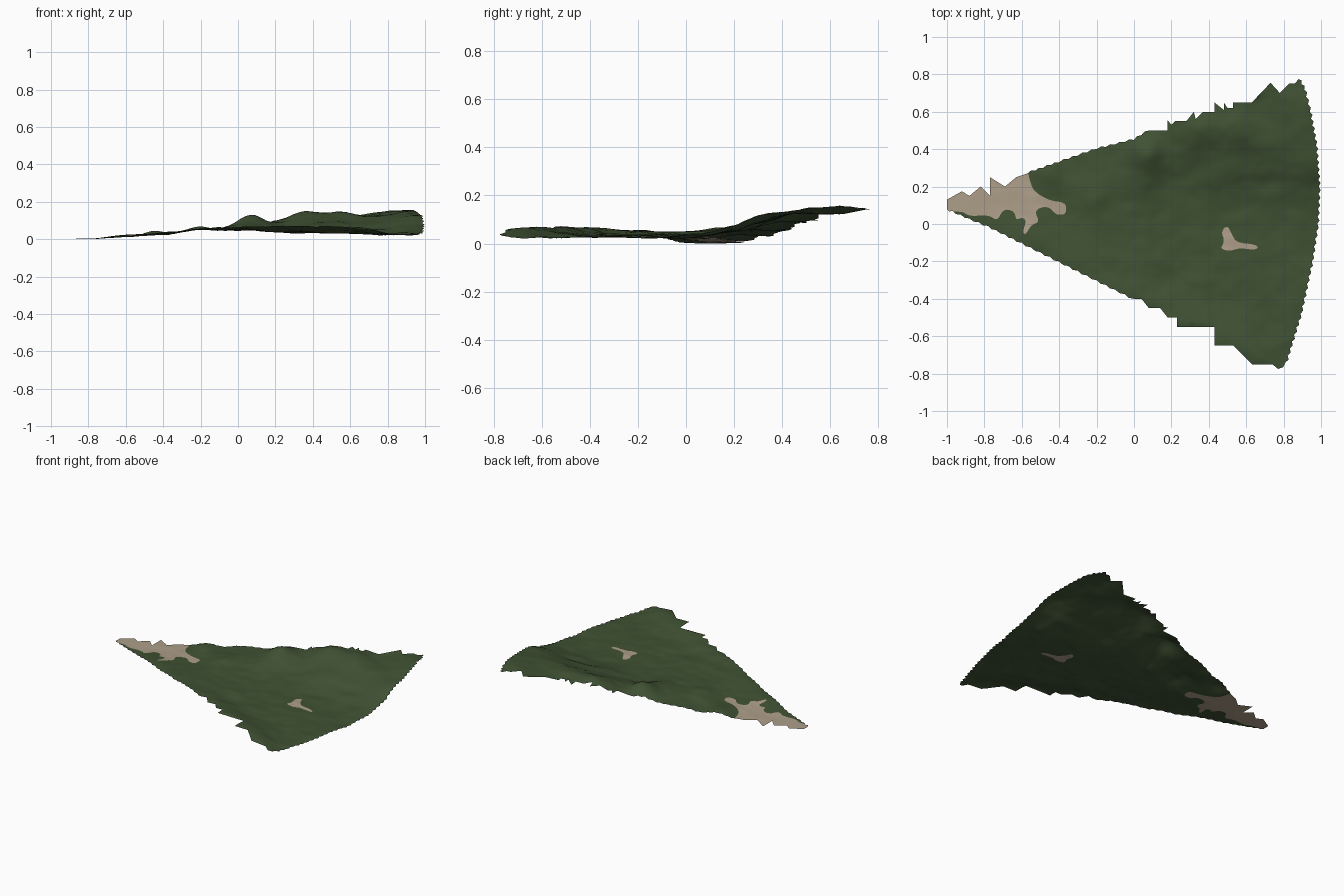
import bpy
import bmesh
import math
from mathutils import Vector, noise
from mathutils.geometry import delaunay_2d_cdt

default_cube = bpy.data.objects.get("Cube")
if default_cube:
    bpy.data.objects.remove(default_cube, do_unlink=True)


def make_material(name, colour):
    material = bpy.data.materials.new(name)
    material.diffuse_color = colour
    material.use_nodes = True
    shader = material.node_tree.nodes["Principled BSDF"]
    shader.inputs["Base Color"].default_value = colour
    shader.inputs["Roughness"].default_value = 1
    return material


def smoothstep(low, high, value):
    t = min(max((value - low) / (high - low), 0), 1)
    return t * t * (3 - 2 * t)


def serrate(points, step, depth):
    """Split a run of points into small teeth, leaving the given points in place."""
    teeth = []
    for start, end in zip(points, points[1:]):
        a, b = Vector(start), Vector(end)
        count = max(1, 2 * round((b - a).length / step / 2))
        side = Vector((b.y - a.y, a.x - b.x)).normalized() * depth
        for i in range(count):
            teeth.append(a.lerp(b, i / count) + side * (i % 2))
    return teeth


def inside(point, polygon):
    """Even-odd test of a point against a closed polygon."""
    x, y = point[0], point[1]
    result = False
    for a, b in zip(polygon, polygon[1:] + polygon[:1]):
        if (a[1] > y) != (b[1] > y):
            if x < a[0] + (y - a[1]) * (b[0] - a[0]) / (b[1] - a[1]):
                result = not result
    return result


# Ragged outline of the wedge, anticlockwise from the narrow tip
front_edge = [(-1, .08), (-.97, .07), (-.88, .03), (-.78, -.01), (-.6, -.1),
              (-.4, -.2), (-.2, -.3), (0, -.4)]
front_steps = [(0, -.4), (.04, -.4), (.08, -.45), (.14, -.45), (.18, -.5), (.23, -.5),
               (.23, -.55), (.43, -.55), (.43, -.65), (.53, -.65), (.63, -.75),
               (.74, -.75), (.77, -.775)]
round_edge = [(.77, -.775), (.81, -.74), (.89, -.48), (.95, -.2), (.98, 0), (.988, .2),
              (.972, .42), (.94, .6), (.91, .72), (.88, .775)]
back_steps = [(.88, .775), (.86, .75), (.83, .75), (.78, .7), (.73, .755), (.63, .65),
              (.53, .65), (.53, .62), (.5, .62), (.48, .65), (.48, .61), (.43, .65),
              (.43, .6), (.37, .6), (.33, .56), (.32, .6), (.28, .55), (.22, .55),
              (.2, .53), (.18, .555), (.18, .5), (.08, .5)]
back_edge = [(.08, .5), (0, .45), (-.2, .4), (-.4, .33), (-.57, .27)]
tip_steps = [(-.57, .27), (-.63, .25), (-.69, .2), (-.77, .25), (-.77, .15), (-.82, .2),
             (-.88, .15), (-.92, .175), (-1, .13)]
outline = (serrate(front_edge, .025, .008)
           + [Vector(p) for p in front_steps[:-1]]
           + serrate(round_edge, .02, .011)
           + [Vector(p) for p in back_steps[:-1]]
           + serrate(back_edge, .025, .008)
           + [Vector(p) for p in tip_steps])

# Bare earth patches: one over the tip, one small in the meadow
tip_patch = [(-1.05, .3), (-.57, .3), (-.555, .22), (-.53, .17), (-.45, .125), (-.37, .115),
             (-.36, .08), (-.37, .05), (-.42, .05), (-.45, .09), (-.5, .09),
             (-.53, .065), (-.505, .01), (-.55, -.005), (-.58, -.06), (-.595, -.04),
             (-.575, .02), (-.6, .035), (-.63, .02), (-.64, .07), (-.7, .08),
             (-.73, .015), (-.78, .05), (-.88, .04), (-.92, .07), (-1.05, .06)]
meadow_patch = [(.465, -.04), (.5, -.005), (.525, -.06), (.55, -.1), (.66, -.11),
                (.66, -.14), (.56, -.128), (.52, -.145), (.46, -.135), (.485, -.09)]


def rounded(points):
    """Cut the corners of a closed polygon twice."""
    for _ in range(2):
        result = []
        for a, b in zip(points, points[1:] + points[:1]):
            a, b = Vector(a), Vector(b)
            result += [a.lerp(b, .25), a.lerp(b, .75)]
        points = result
    return points


patches = [rounded(tip_patch), rounded(meadow_patch)]

# Ground level along the length, and mounds as (x, y, height, radius)
ground = [(-1, 0), (-.8, .003), (-.6, .01), (-.4, .026), (-.2, .05), (0, .048),
          (.3, .036), (1, .024)]
mounds = [(.07, .38, .065, .09), (.03, .23, .022, .1), (.34, .49, .042, .11),
          (.55, .5, .018, .09), (.69, .6, -.025, .12), (.88, .62, .014, .1),
          (.95, .3, .032, .13), (.97, .1, .015, .12),
          (-.2, .17, .015, .1), (.45, .25, .012, .1), (-.45, .27, .018, .09),
          (-.6, -.08, .014, .11), (-.4, -.18, .01, .12)]


def height(x, y):
    z = ground[-1][1]
    for (xa, za), (xb, zb) in zip(ground, ground[1:]):
        if x < xb:
            z = za + (zb - za) * smoothstep(xa, xb, x)
            break
    # Hillside at the back and raised lip along the front edge
    z += .12 * smoothstep(.02, .6, y) * smoothstep(-.3, .8, x)
    lip = math.exp(-((y + .4 + .47 * x) / .13) ** 2)
    z += .036 * lip * smoothstep(-.4, .4, x) * smoothstep(.85, .6, x)
    for mx, my, rise, radius in mounds:
        z += rise * math.exp(-((x - mx) ** 2 + (y - my) ** 2) / radius ** 2)
    # Fine folds, fading toward the tip
    folds = noise.fractal(Vector((x * 6, y * 8, 3)), 1, 2, 4)
    return max(0, z + .008 * folds * smoothstep(-1, -.3, x))


# Triangulate a staggered field of points with the outline and patches as cuts
points, edges = [], []
for loop in [outline] + patches:
    first, count = len(points), len(loop)
    points += [Vector(p) for p in loop]
    edges += [(first + i, first + (i + 1) % count) for i in range(count)]
spacing = .02
for row in range(-40, 41):
    for column in range(-50, 51):
        p = Vector(((column + .5 * (row % 2)) * spacing, row * spacing))
        if inside(p, outline):
            points.append(p)
verts, _, faces, *_ = delaunay_2d_cdt(points, edges, [], 0, 1e-5)

# Lift the field into terrain and colour it by patch
bm = bmesh.new()
terrain_verts = [bm.verts.new((v.x, v.y, height(v.x, v.y))) for v in verts]
for face in faces:
    centre = sum((verts[i] for i in face), Vector((0, 0))) / len(face)
    if inside(centre, outline):
        f = bm.faces.new([terrain_verts[i] for i in face])
        f.material_index = int(any(inside(centre, patch) for patch in patches))
        f.smooth = True
        f.normal_update()
        if f.normal.z < 0:
            f.normal_flip()
loose = [v for v in bm.verts if not v.link_faces]
bmesh.ops.delete(bm, geom=loose, context="VERTS")

mesh = bpy.data.meshes.new("terrain")
bm.to_mesh(mesh)
bm.free()
mesh.materials.append(make_material("grass green", (.051, .084, .034, 1)))
mesh.materials.append(make_material("bare earth", (.42, .342, .25, 1)))
terrain = bpy.data.objects.new("terrain", mesh)
bpy.context.collection.objects.link(terrain)
